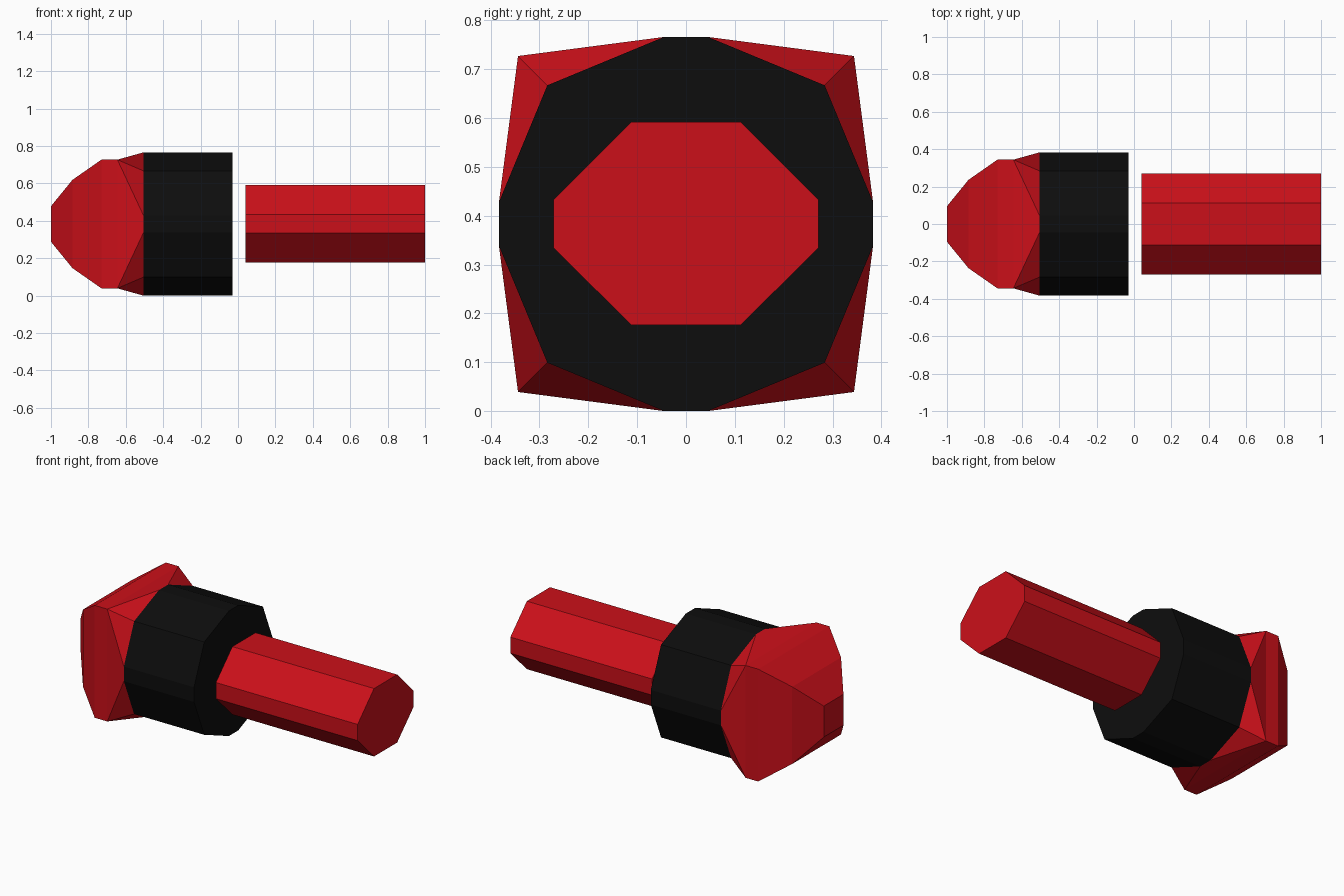
import bpy, bmesh

if "Cube" in bpy.data.objects:
    bpy.data.objects.remove(bpy.data.objects["Cube"])

CZ = 0.383  # height of the long axis


def material(name, rgb):
    m = bpy.data.materials.new(name)
    m.diffuse_color = (*rgb, 1)
    m.use_nodes = True
    m.node_tree.nodes["Principled BSDF"].inputs["Base Color"].default_value = m.diffuse_color
    return m


def loft(name, rings, mat, cap_start=True, cap_end=True):
    """Skin a list of (x, [(y, z), ...]) sections; coincident points are merged."""
    bm = bmesh.new()
    rows = [[bm.verts.new((x, y, CZ + z)) for y, z in pts] for x, pts in rings]
    n = len(rows[0])
    for a, b in zip(rows, rows[1:]):
        for i in range(n):
            j = (i + 1) % n
            bm.faces.new((a[i], a[j], b[j], b[i]))
    if cap_start:
        bm.faces.new(rows[0])
    if cap_end:
        bm.faces.new(rows[-1])
    bmesh.ops.remove_doubles(bm, verts=bm.verts, dist=1e-4)
    bmesh.ops.recalc_face_normals(bm, faces=bm.faces)
    me = bpy.data.meshes.new(name)
    bm.to_mesh(me)
    bm.free()
    me.materials.append(mat)
    ob = bpy.data.objects.new(name, me)
    bpy.context.collection.objects.link(ob)
    return ob


def four_fold(points):
    """Repeat one quadrant of points by quarter turns."""
    out = []
    for _ in range(4):
        out += points
        points = [(-z, y) for y, z in points]
    return out


def square(h):
    # three points per corner, so it matches the twelve-sided collar
    return four_fold([(h, h)] * 3)


red = material("red", (0.6, 0.005, 0.01))
black = material("black", (0.004, 0.004, 0.004))

# Twelve-sided collar section
collar = four_fold([(0.383, 0.045), (0.284, 0.284), (0.045, 0.383)])

# Square tapered head blending into the collar
loft("head", [(-1.0, square(0.095)), (-0.885, square(0.236)),
              (-0.73, square(0.344)), (-0.645, square(0.344)),
              (-0.505, collar)], red, cap_end=False)

# Black collar
loft("collar", [(-0.505, collar), (-0.03, collar)], black, cap_start=False)

# Flattened eight-sided shaft
shaft = [(0.271, -0.049), (0.271, 0.05), (0.112, 0.209), (-0.112, 0.209),
         (-0.271, 0.05), (-0.271, -0.049), (-0.112, -0.207), (0.112, -0.207)]
loft("shaft", [(0.04, shaft), (1.0, shaft)], red)
